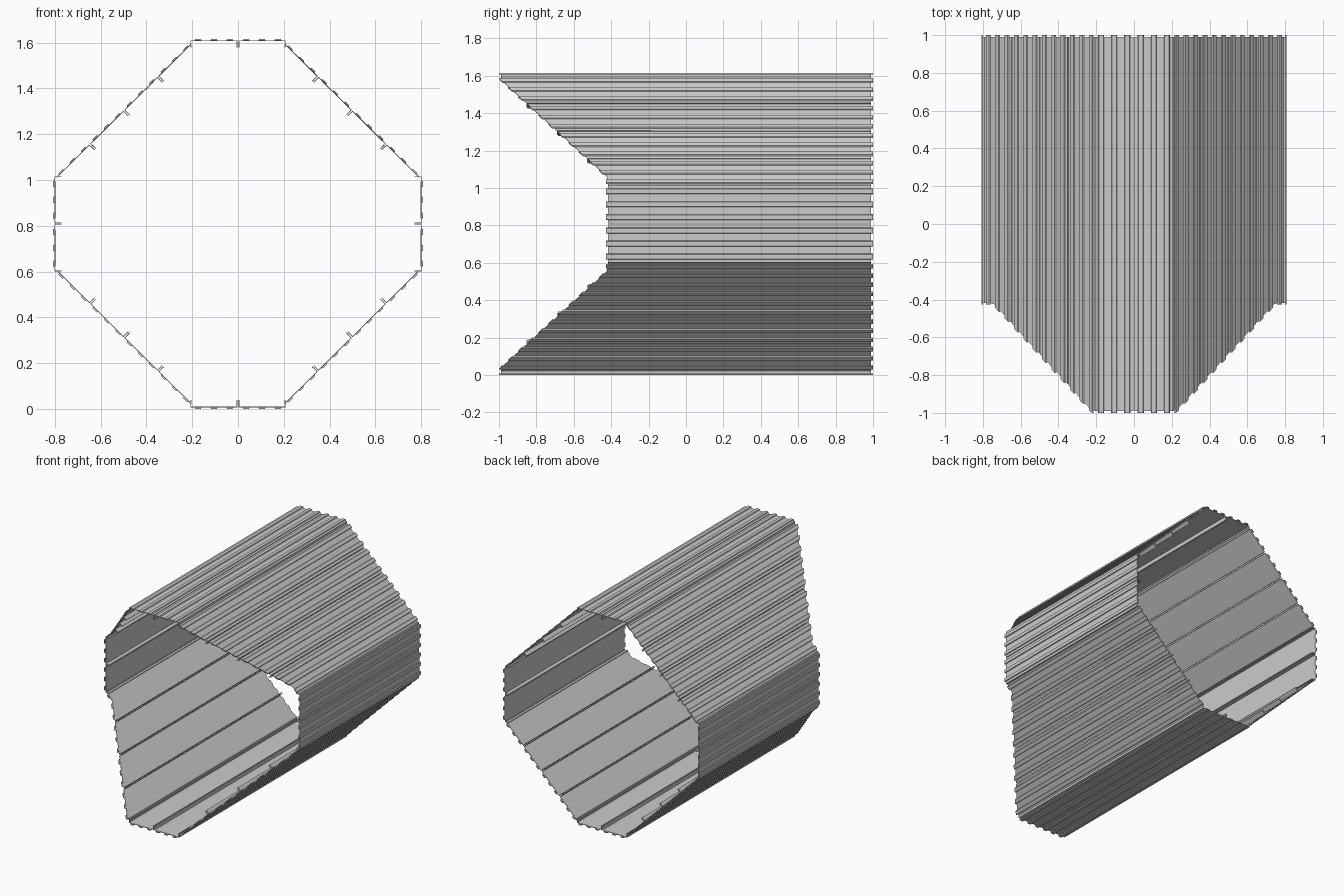
import bpy, bmesh
from mathutils import Vector

cube = bpy.data.objects.get("Cube")
if cube:
    bpy.data.objects.remove(cube)

CENTRE_Z = 0.808
RADIUS = 0.80        # centre to flat sheet
HALF = 0.21          # half width of a flat side
BACK = 0.99
FLANGE = 0.03
RIDGE = 0.008


def front_y(x):
    """Front edge: long at top and bottom, cut back towards the sides."""
    return min(max(-0.99 + (abs(x) - 0.22) * 1.09, -0.99), -0.417)


def loft(bm, points, overhang=0.0, closed=False):
    """Run a cross-section of (position, front) pairs from front to back."""
    near = [bm.verts.new((p.x, f - overhang, p.y + CENTRE_Z)) for p, f in points]
    far = [bm.verts.new((p.x, BACK + overhang, p.y + CENTRE_Z)) for p, f in points]
    n = len(points)
    for i in range(n if closed else n - 1):
        j = (i + 1) % n
        bm.faces.new((near[i], near[j], far[j], far[i]))
    if closed:
        bm.faces.new(near[::-1])
        bm.faces.new(far)


def finish(bm, name, thickness=0.0):
    bmesh.ops.recalc_face_normals(bm, faces=bm.faces)
    mesh = bpy.data.meshes.new(name)
    bm.to_mesh(mesh)
    bm.free()
    ob = bpy.data.objects.new(name, mesh)
    bpy.context.collection.objects.link(ob)
    if thickness:
        mod = ob.modifiers.new("Sheet thickness", 'SOLIDIFY')
        mod.thickness = thickness
        mod.offset = 0


def build_side(name, a, b, trays, end_flanges):
    a, b = Vector(a), Vector(b)
    along = (b - a).normalized()
    out = Vector((along.y, -along.x))
    if out.dot(a + b) < 0:
        out = -out
    width = (b - a).length / trays

    def point(u, v):
        base = a + along * u
        return base + out * v, front_y(base.x)

    sheets, ridges = bmesh.new(), bmesh.new()
    for k in range(trays):
        start = k * width
        # Folded tray: flat sheet with an inward flange on each joint
        u0, u1 = start + 0.004, start + width - 0.004
        section = [point(u0 + (u1 - u0) * t, 0) for t in (0, 0.2, 0.38, 0.62, 0.8, 1)]
        if k > 0 or end_flanges:
            section.insert(0, point(u0, -FLANGE))
        if k < trays - 1 or end_flanges:
            section.append(point(u1, -FLANGE))
        loft(sheets, section)
        # Raised strips along the outside
        for t in (0.17, 0.5, 0.83):
            mid = start + width * t
            strip = [point(mid - 0.016, 0), point(mid - 0.012, RIDGE),
                     point(mid + 0.012, RIDGE), point(mid + 0.016, 0)]
            loft(ridges, strip, overhang=0.01, closed=True)
    finish(sheets, name + "_panels", 0.004)
    finish(ridges, name + "_ridges")


# Flat sides: two trays each
build_side("top", (-HALF, RADIUS), (HALF, RADIUS), 2, True)
build_side("bottom", (-HALF, -RADIUS), (HALF, -RADIUS), 2, True)
for sx, side in ((1, "left"), (-1, "right")):
    build_side(side, (sx * RADIUS, -HALF), (sx * RADIUS, HALF), 2, True)
    # Sloping sides: four trays each
    for sz, level in ((1, "upper"), (-1, "lower")):
        build_side(f"{level}_{side}_slope", (sx * 0.2, sz * 0.79),
                   (sx * 0.795, sz * 0.2), 4, False)
